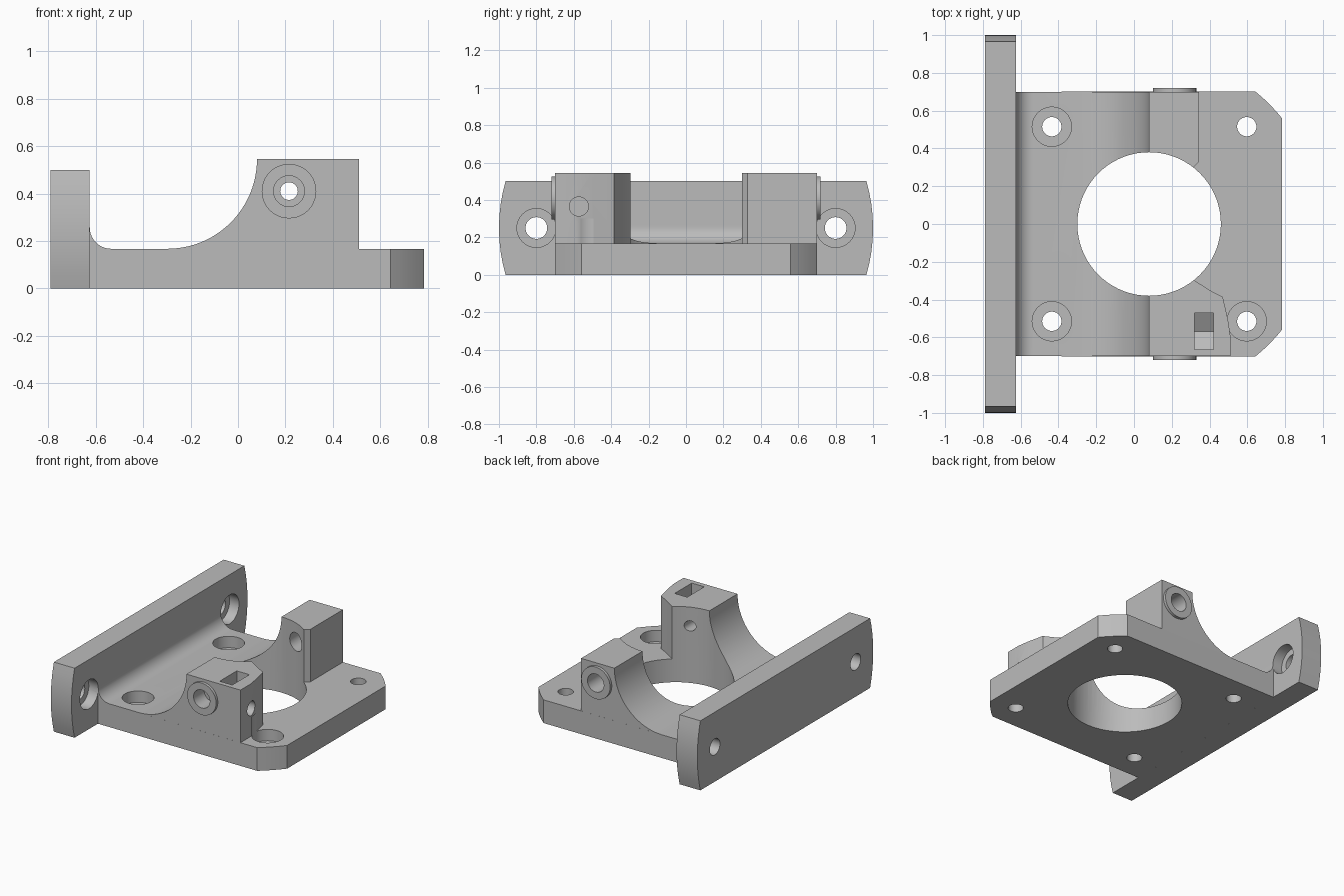
import bpy, bmesh
from math import pi, sin, cos, radians
from mathutils import Matrix, Vector

cube = bpy.data.objects.get("Cube")
if cube:
    bpy.data.objects.remove(cube, do_unlink=True)

grey = bpy.data.materials.new("plain grey")
grey.use_nodes = True
grey.diffuse_color = (0.5, 0.5, 0.5, 1)
grey.node_tree.nodes["Principled BSDF"].inputs["Base Color"].default_value = (0.5, 0.5, 0.5, 1)

# Each axis maps a 2D outline point (u, v) and a depth w to x, y, z
AXES = {"x": lambda u, v, w: (w, u, v),
        "y": lambda u, v, w: (u, w, v),
        "z": lambda u, v, w: (u, v, w)}


def prism(name, outline, axis, start, end):
    """Extrude a 2D outline along an axis."""
    bm = bmesh.new()
    place = AXES[axis]
    face = bm.faces.new([bm.verts.new(place(u, v, start)) for u, v in outline])
    ext = bmesh.ops.extrude_face_region(bm, geom=[face])
    shift = Vector(place(0, 0, end - start))
    bmesh.ops.translate(bm, vec=shift,
                        verts=[g for g in ext["geom"] if isinstance(g, bmesh.types.BMVert)])
    bmesh.ops.recalc_face_normals(bm, faces=bm.faces)
    mesh = bpy.data.meshes.new(name)
    bm.to_mesh(mesh)
    bm.free()
    mesh.materials.append(grey)
    obj = bpy.data.objects.new(name, mesh)
    bpy.context.collection.objects.link(obj)
    return obj


def arc(cu, cv, r, a0, a1, n):
    """Points along an arc, angles in degrees."""
    steps = [radians(a0 + (a1 - a0) * i / n) for i in range(n + 1)]
    return [(cu + r * cos(a), cv + r * sin(a)) for a in steps]


def rod(name, u, v, r, axis, start, end, n=40):
    return prism(name, arc(u, v, r, 0, 360, n)[:-1], axis, start, end)


def combine(target, other, operation):
    """Apply one boolean and remove the tool object."""
    mod = target.modifiers.new(operation.lower(), "BOOLEAN")
    mod.operation, mod.solver, mod.object = operation, "EXACT", other
    bpy.context.view_layer.objects.active = target
    bpy.ops.object.modifier_apply(modifier=mod.name)
    bpy.data.objects.remove(other, do_unlink=True)


WALL_BACK, WALL_FACE, FRONT = -0.79, -0.625, 0.785
SIDE, FLOOR, TOP = 0.70, 0.167, 0.545
CX, BORE = 0.08, 0.38

# Base plate with two arc-cut corners
corner = arc(CX, 0, 0.899, 38.5, 51.2, 4)
base_outline = [(-0.7, -SIDE)] + [(x, -y) for x, y in reversed(corner)] + corner + [(-0.7, SIDE)]
mount = prism("motor_mount", base_outline, "z", 0, FLOOR)

# Raised clamp blocks, hollowed by the curved saddle
block_outline = [(-0.7, SIDE), (0.345, SIDE), (0.345, 0.33), (0.315, 0.30), (0.315, -0.295),
                 (0.40, -0.35), (0.47, -0.386), (0.497, -0.503), (0.51, -0.59),
                 (0.51, -SIDE), (-0.7, -SIDE)]
blocks = prism("clamp_blocks", block_outline, "z", 0, TOP)
R = TOP - FLOOR
scoop = ([(-0.9, 0.8), (-0.9, 0.255), (WALL_FACE, 0.255)]
         + arc(WALL_FACE + 0.09, FLOOR + 0.09, 0.09, 180, 270, 10)
         + arc(CX - R, TOP, R, 270, 360, 24) + [(CX, 0.8)])
combine(blocks, prism("saddle_cutter", scoop, "y", -0.9, 0.9), "DIFFERENCE")
combine(mount, blocks, "UNION")

# Wall plate with bowed ends
bow = arc(0.09, 0.25, 0.91, -15.95, 15.95, 8)
wall_outline = bow + [(-y, z) for y, z in reversed(bow)]
combine(mount, prism("wall_plate", wall_outline, "x", WALL_BACK, WALL_FACE), "UNION")

# Round bosses on both clamp sides
PX, PZ = 0.215, 0.41
for s in (-1, 1):
    combine(mount, rod("pivot_boss", PX, PZ, 0.115, "y", s * 0.6, s * 0.72), "UNION")

# Central bore
cutters = [rod("bore_cutter", CX, 0, BORE, "z", -0.1, 0.9, 72)]

# Base screw holes, three of them counterbored
for x, y, counterbored in ((-0.435, 0.515, True), (-0.435, -0.515, True),
                           (0.597, -0.515, True), (0.597, 0.515, False)):
    cutters.append(rod("screw_hole", x, y, 0.051, "z", -0.1, 0.3))
    if counterbored:
        cutters.append(rod("counterbore", x, y, 0.104, "z", 0.085, 0.3))

# Wall screw holes, counterbored on the inner face
for s in (-1, 1):
    cutters.append(rod("wall_hole", s * 0.8, 0.25, 0.058, "x", -0.9, -0.5))
    cutters.append(rod("wall_counterbore", s * 0.8, 0.25, 0.104, "x", -0.70, -0.5))

# Cross bolt passage, narrow at the inner end of the front block
cutters.append(rod("bolt_hole", PX, PZ, 0.037, "y", -0.9, 0))
cutters.append(rod("bolt_recess", PX, PZ, 0.065, "y", -0.9, -0.60))
cutters.append(rod("bolt_clearance", PX, PZ, 0.065, "y", 0.1, 0.9))

# Nut slot with a pointed floor, and its side screw hole
NY, NZ, HALF = -0.568, 0.365, 0.097
slot = [(NY - HALF, 0.8), (NY - HALF, NZ - 0.056), (NY, NZ - 0.112),
        (NY + HALF, NZ - 0.056), (NY + HALF, 0.8)]
cutters.append(prism("nut_slot", slot, "x", 0.32, 0.42))
cutters.append(rod("set_screw_hole", NY - 0.005, NZ, 0.051, "x", 0.33, 0.7))

for c in cutters:
    combine(mount, c, "DIFFERENCE")

bpy.ops.object.select_all(action="DESELECT")
mount.select_set(True)
bpy.context.view_layer.objects.active = mount
bpy.ops.object.shade_smooth_by_angle(angle=radians(25))
